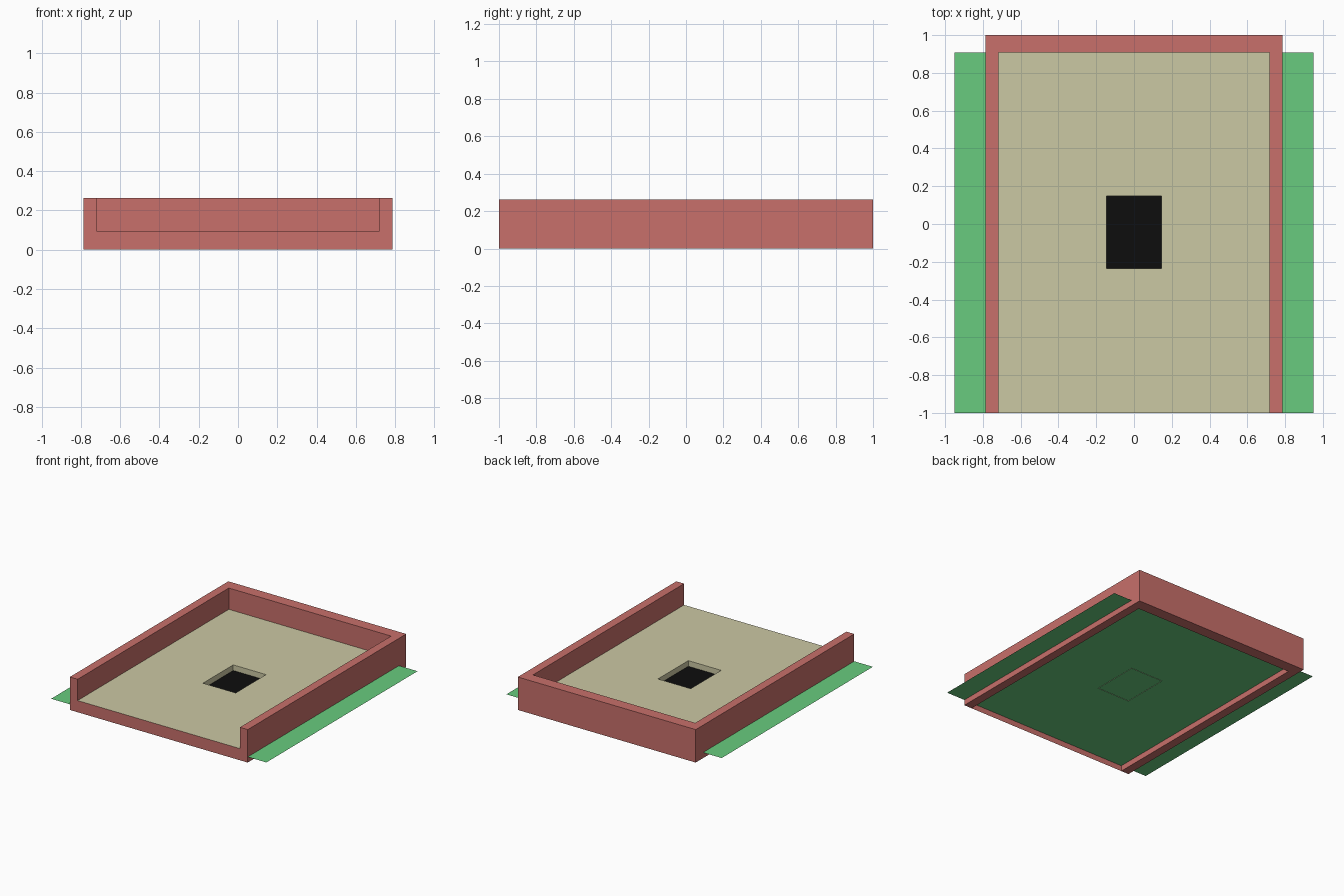
import bpy, bmesh

if "Cube" in bpy.data.objects:
    bpy.data.objects.remove(bpy.data.objects["Cube"])

X_OUT, X_IN, X_BASE = 0.786, 0.717, 0.951   # half widths: walls outside/inside, base sheet
Y0, Y_IN, Y1 = -1.0, 0.908, 1.0             # front, inside of back wall, back
Z_BASE, Z_FLOOR, Z_TOP = 0.045, 0.093, 0.263
HX, HY0, HY1 = 0.145, -0.236, 0.147         # floor opening


def material(name, color):
    mat = bpy.data.materials.new(name)
    mat.diffuse_color = (*color, 1)
    mat.use_nodes = True
    mat.node_tree.nodes["Principled BSDF"].inputs["Base Color"].default_value = mat.diffuse_color
    return mat


def finish(name, bm, mat):
    bmesh.ops.remove_doubles(bm, verts=bm.verts, dist=1e-5)
    me = bpy.data.meshes.new(name)
    bm.to_mesh(me)
    bm.free()
    me.materials.append(mat)
    ob = bpy.data.objects.new(name, me)
    bpy.context.collection.objects.link(ob)
    return ob


def face(bm, pts):
    return bm.faces.new([bm.verts.new(p) for p in pts])


def rect(x0, x1, y0, y1, z):
    return [(x0, y0, z), (x1, y0, z), (x1, y1, z), (x0, y1, z)]


def sheet(name, corners, mat):
    bm = bmesh.new()
    face(bm, corners)
    return finish(name, bm, mat)


red = material("wall_red", (0.58, 0.16, 0.145))
green = material("base_green", (0.14, 0.60, 0.21))
tan = material("floor_tan", (0.60, 0.58, 0.37))
black = material("opening_black", (0.004, 0.004, 0.004))

# U-shaped wall, extruded from its plan outline
bm = bmesh.new()
plan = [(-X_OUT, Y0), (-X_IN, Y0), (-X_IN, Y_IN), (X_IN, Y_IN),
        (X_IN, Y0), (X_OUT, Y0), (X_OUT, Y1), (-X_OUT, Y1)]
base = face(bm, [(x, y, 0) for x, y in plan])
ext = bmesh.ops.extrude_face_region(bm, geom=[base], use_keep_orig=True)
verts = [v for v in ext["geom"] if isinstance(v, bmesh.types.BMVert)]
bmesh.ops.translate(bm, verts=verts, vec=(0, 0, Z_TOP))
bmesh.ops.recalc_face_normals(bm, faces=bm.faces)
finish("surrounding_wall", bm, red)

# Thin low sheet closing the front
sheet("front_lip", [(-X_IN, Y0, 0), (X_IN, Y0, 0), (X_IN, Y0, Z_FLOOR), (-X_IN, Y0, Z_FLOOR)], red)

# Wide base sheet that passes through the walls
sheet("base_sheet", rect(-X_BASE, X_BASE, Y0, Y_IN, Z_BASE), green)

# Floor with a rectangular opening and the opening's sides
bm = bmesh.new()
outer = rect(-X_IN, X_IN, Y0, Y_IN, Z_FLOOR)
rim = rect(-HX, HX, HY0, HY1, Z_FLOOR)
low = rect(-HX, HX, HY0, HY1, Z_BASE - 0.002)
for i in range(4):
    j = (i + 1) % 4
    face(bm, [outer[i], outer[j], rim[j], rim[i]])
    face(bm, [rim[i], rim[j], low[j], low[i]])
bmesh.ops.remove_doubles(bm, verts=bm.verts, dist=1e-5)
bmesh.ops.recalc_face_normals(bm, faces=bm.faces)
if max(bm.faces, key=lambda f: f.calc_area()).normal.z < 0:
    bmesh.ops.reverse_faces(bm, faces=bm.faces)
finish("floor", bm, tan)

# Dark bottom of the opening
sheet("opening_bottom", rect(-HX, HX, HY0, HY1, Z_BASE + 0.003), black)
